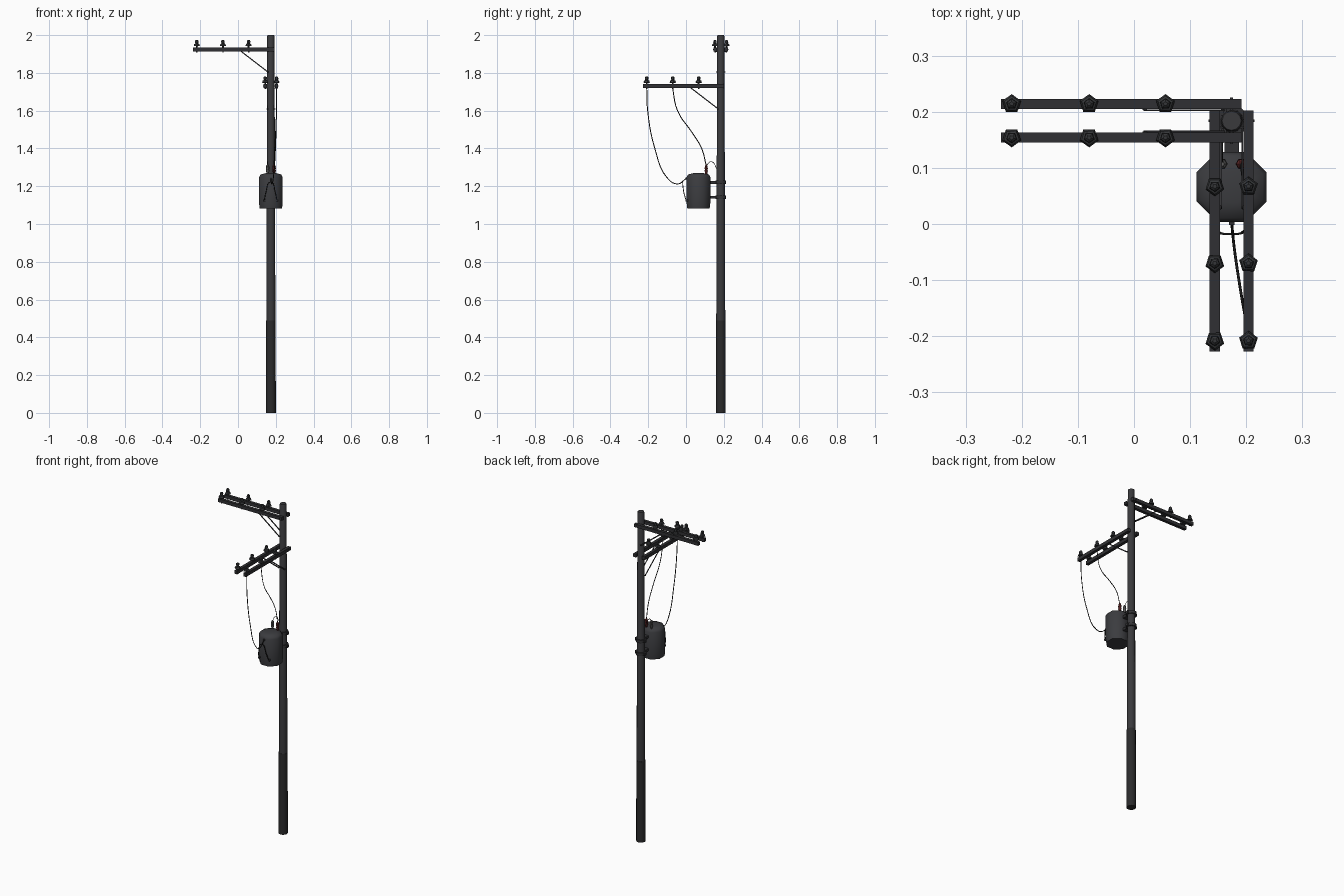
import bpy, bmesh, math
from mathutils import Vector, Matrix

if "Cube" in bpy.data.objects:
    bpy.data.objects.remove(bpy.data.objects["Cube"])

PX, PY = 0.174, 0.184          # pole axis
TY = 0.066                     # tank centre in y


def mat(name, r, g, b):
    m = bpy.data.materials.new(name)
    m.diffuse_color = (r, g, b, 1)
    m.use_nodes = True
    m.node_tree.nodes["Principled BSDF"].inputs["Base Color"].default_value = m.diffuse_color
    return m


WOOD = mat("weathered wood", 0.042, 0.042, 0.046)
TARRED = mat("tarred wood", 0.024, 0.024, 0.025)
ARM = mat("arm wood", 0.030, 0.030, 0.033)
TANK = mat("tank grey", 0.044, 0.045, 0.050)
STEEL = mat("dark steel", 0.032, 0.032, 0.035)
PORCELAIN = mat("dark porcelain", 0.035, 0.037, 0.040)
LIGHT = mat("grey bushing", 0.11, 0.11, 0.11)
RED = mat("red bushing", 0.10, 0.018, 0.018)
BLACK = mat("black cable", 0.012, 0.012, 0.012)


def finish(name, bm, material, smooth=True):
    bmesh.ops.recalc_face_normals(bm, faces=bm.faces)
    me = bpy.data.meshes.new(name)
    bm.to_mesh(me)
    bm.free()
    ob = bpy.data.objects.new(name, me)
    bpy.context.collection.objects.link(ob)
    me.materials.append(material)
    if smooth:
        bpy.ops.object.select_all(action='DESELECT')
        ob.select_set(True)
        bpy.context.view_layer.objects.active = ob
        bpy.ops.object.shade_smooth_by_angle(angle=math.radians(50))
    return ob


def lathe(name, profile, n, x, y, material, phase=0.0, smooth=True):
    """Stack of n-sided rings (radius, z), capped at both ends."""
    bm = bmesh.new()
    rings = []
    for r, z in profile:
        rings.append([bm.verts.new((x + r * math.cos(phase + math.tau * i / n),
                                    y + r * math.sin(phase + math.tau * i / n), z))
                      for i in range(n)])
    for a, b in zip(rings, rings[1:]):
        for i in range(n):
            bm.faces.new((a[i], a[(i + 1) % n], b[(i + 1) % n], b[i]))
    bm.faces.new(rings[0])
    bm.faces.new(rings[-1])
    return finish(name, bm, material, smooth)


def box(name, centre, size, material):
    bm = bmesh.new()
    bmesh.ops.create_cube(bm, size=1, matrix=Matrix.Translation(centre) @ Matrix.Diagonal((*size, 1)))
    return finish(name, bm, material, False)


def bar(name, a, b, w, h, material):
    """Rectangular bar running from a to b."""
    a, b = Vector(a), Vector(b)
    d = b - a
    bm = bmesh.new()
    m = Matrix.Translation((a + b) / 2) @ d.to_track_quat('Y', 'Z').to_matrix().to_4x4()
    bmesh.ops.create_cube(bm, size=1, matrix=m @ Matrix.Diagonal((w, d.length, h, 1)))
    return finish(name, bm, material, False)


def cable(name, pts, r=0.0025):
    cu = bpy.data.curves.new(name, 'CURVE')
    cu.dimensions = '3D'
    cu.bevel_depth, cu.bevel_resolution, cu.resolution_u = r, 0, 5
    sp = cu.splines.new('BEZIER')
    sp.bezier_points.add(len(pts) - 1)
    for bp, p in zip(sp.bezier_points, pts):
        bp.co = p
        bp.handle_left_type = bp.handle_right_type = 'AUTO'
    cu.use_fill_caps = True
    ob = bpy.data.objects.new(name, cu)
    bpy.context.collection.objects.link(ob)
    cu.materials.append(BLACK)
    bpy.ops.object.select_all(action='DESELECT')
    ob.select_set(True)
    bpy.context.view_layer.objects.active = ob
    bpy.ops.object.convert(target='MESH')


# Pole: tarred foot below, weathered shaft above
lathe("pole_foot", [(0.0262, 0), (0.0252, 0.49)], 12, PX, PY, TARRED)
lathe("pole_shaft", [(0.0240, 0.48), (0.0192, 1.995), (0.017, 2.0)], 12, PX, PY, WOOD)


# Crossarm pairs: u runs outward along the arm, v sideways from the pole
def arm_set(tag, place, z, offs):
    for s in (-1, 1):
        v = s * 0.030
        a, b = place(-0.018, v), place(0.411, v)
        bar(tag + "_crossarm", (*a, z), (*b, z), 0.018, 0.020, ARM)
        for u in offs:
            x, y = place(u, v)
            lathe(tag + "_insulator",
                  [(0.005, z + 0.008), (0.005, z + 0.017), (0.0175, z + 0.018), (0.014, z + 0.029),
                   (0.007, z + 0.032), (0.010, z + 0.037), (0.009, z + 0.047), (0.004, z + 0.051)],
                  5, x, y, PORCELAIN, 0.3 * s, False)
            lathe(tag + "_pin", [(0.004, z - 0.016), (0.004, z - 0.008)], 5, x, y, STEEL)
        # diagonal brace with its bolted tab under the arm
        w = s * 0.019
        bar(tag + "_brace", (*place(0.155, w), z - 0.012), (*place(0.012, w), z - 0.122),
            0.003, 0.006, STEEL)
        bar(tag + "_brace_tab", (*place(0.155, w), z - 0.011), (*place(0.155, s * 0.030), z - 0.011),
            0.008, 0.003, STEEL)
    # bolts through both arms and through the brace feet
    bar(tag + "_arm_bolt", (*place(0, -0.041), z), (*place(0, 0.041), z), 0.005, 0.005, STEEL)
    bar(tag + "_brace_bolt", (*place(0.012, -0.024), z - 0.12), (*place(0.012, 0.024), z - 0.12),
        0.005, 0.005, STEEL)


arm_set("upper", lambda u, v: (PX - u, PY + v), 1.924, (0.118, 0.254, 0.392))
arm_set("lower", lambda u, v: (PX + v, PY - u), 1.730, (0.117, 0.254, 0.392))

# Transformer tank with a sloped lid
lathe("transformer_tank",
      [(0.064, 1.083), (0.0677, 1.11), (0.0677, 1.248), (0.060, 1.262), (0.030, 1.269)],
      8, PX, TY, TANK, math.pi / 8)

# Hangers: pole bands and arms to the tank
for z in (1.142, 1.220):
    lathe("pole_band", [(0.029, z - 0.009), (0.029, z + 0.009)], 12, PX, PY, STEEL)
    box("hanger_arm", (PX, 0.140, z), (0.026, 0.04, 0.015), STEEL)
    for s in (-1, 1):
        box("band_clamp", (PX + s * 0.029, PY, z), (0.010, 0.014, 0.016), STEEL)

# Bushings on the lid
for x, m, name in ((0.157, LIGHT, "grey_bushing"), (0.191, RED, "red_bushing")):
    lathe(name, [(0.007, 1.255), (0.007, 1.276), (0.010, 1.279), (0.008, 1.290), (0.010, 1.293),
                 (0.008, 1.304), (0.009, 1.306), (0.004, 1.314)], 6, x, 0.107, m)

# Terminals on the tank front
for x, z in ((0.140, 1.125), (0.174, 1.240), (0.206, 1.125)):
    box("front_terminal", (x, 0.004, z), (0.010, 0.012, 0.010), STEEL)

# Cables
cable("outer_lead", [(0.204, -0.208, 1.725), (0.203, -0.203, 1.60), (0.198, -0.165, 1.40),
                     (0.187, -0.10, 1.245), (0.179, -0.045, 1.212), (0.174, 0.002, 1.242)])
cable("inner_lead", [(0.204, -0.072, 1.725), (0.204, -0.045, 1.60), (0.199, 0.035, 1.48),
                     (0.194, 0.083, 1.40), (0.191, 0.107, 1.31)])
cable("front_loop", [(0.139, 0.002, 1.12), (0.148, -0.012, 1.17), (0.173, -0.018, 1.222),
                     (0.197, -0.012, 1.17), (0.207, 0.002, 1.12)])
cable("ground_lead", [(0.157, 0.107, 1.31), (0.157, 0.135, 1.33), (0.160, 0.164, 1.29)], 0.0015)
